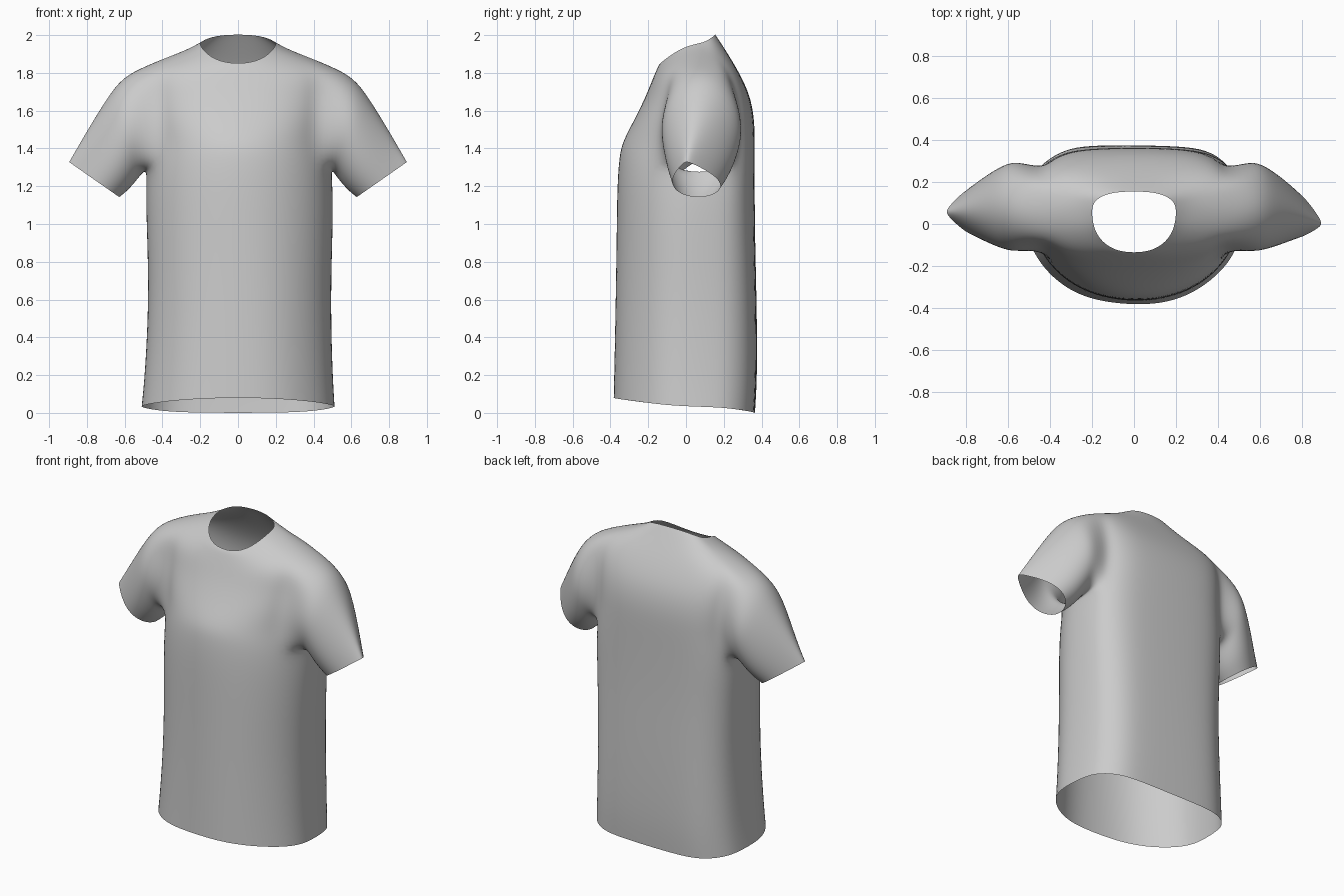
import bpy, bmesh, math
from mathutils import Vector

cube = bpy.data.objects.get("Cube")
if cube:
    bpy.data.objects.remove(cube, do_unlink=True)

fabric = bpy.data.materials.new("light grey fabric")
fabric.use_nodes = True
colour = (0.6, 0.6, 0.6, 1)
fabric.diffuse_color = colour
fabric.node_tree.nodes["Principled BSDF"].inputs["Base Color"].default_value = colour

COLS = 24
# Body rings: half width, front y, side y, back y, front z, side z, back z
BODY = [
    (0.515, -0.390, 0.00, 0.370, 0.08, 0.035, 0.0),
    (0.50, -0.386, 0.00, 0.383, 0.24, 0.21, 0.2),
    (0.485, -0.378, 0.01, 0.378, 0.6, 0.6, 0.6),
    (0.495, -0.372, 0.02, 0.368, 0.95, 0.95, 0.95),
    (0.50, -0.369, 0.04, 0.366, 1.2, 1.16, 1.2),
    (0.49, -0.358, 0.05, 0.366, 1.36, 1.29, 1.36),
    (0.475, -0.338, 0.06, 0.366, 1.44, 1.43, 1.46),
    (0.475, -0.277, 0.07, 0.362, 1.55, 1.56, 1.57),
    (0.485, -0.222, 0.07, 0.338, 1.66, 1.7, 1.69),
    (0.49, -0.185, 0.07, 0.278, 1.75, 1.84, 1.81),
    (0.35, -0.16, 0.07, 0.217, 1.81, 1.893, 1.91),
    (0.25, -0.146, 0.06, 0.172, 1.84, 1.928, 1.98),
    (0.202, -0.137, 0.06, 0.156, 1.85, 1.955, 2.003),
]
ARM_LOW, ARM_TOP, ARM_HALF = 5, 9, 2
# Sleeve rings: top x, top z, bottom x, bottom z, front y, back y, pinch of the top
SLEEVE = [
    (0.61, 1.785, 0.51, 1.26, -0.137, 0.305, 0.0),
    (0.69, 1.68, 0.54, 1.22, -0.133, 0.295, 0.1),
    (0.80, 1.50, 0.58, 1.175, -0.115, 0.265, 0.4),
    (0.897, 1.33, 0.625, 1.14, -0.085, 0.215, 0.7),
]


def power(v, p):
    return math.copysign(abs(v) ** p, v)


def body_point(ring, i):
    w, yf, ys, yb, zf, zs, zb = ring
    a = 2 * math.pi * i / COLS
    c, s = math.cos(a), math.sin(a)
    if s < 0:
        # rounded front, squarer at the neck
        y_end, z_end, p = yf, zf, 1.0 if zs < 1.5 else 0.87
    else:
        # boxy back hanging from the shoulder blades
        y_end, z_end, p = yb, zb, 0.57 if zs < 1.85 else 0.8
    # soft vertical folds that fade out towards the chest
    fold = 0.006 * math.cos(6 * a + 0.6) * max(0, 1 - zs / 1.4)
    drift = 0.01 * math.sin(math.pi * min(zs / 1.6, 1))
    return Vector((w * power(c, p) + drift,
                   ys + (y_end - ys) * abs(s) ** p + fold * s,
                   zs + (z_end - zs) * abs(s) ** 1.4))


bm = bmesh.new()
rings = [[bm.verts.new(body_point(r, i)) for i in range(COLS)] for r in BODY]


def in_armhole(row, col):
    near = min((col - s) % COLS for s in (-ARM_HALF, COLS // 2 - ARM_HALF))
    return ARM_LOW <= row < ARM_TOP and near < 2 * ARM_HALF


# Torso and shoulders, leaving the armholes open
for r in range(len(rings) - 1):
    for i in range(COLS):
        if not in_armhole(r, i):
            j = (i + 1) % COLS
            bm.faces.new((rings[r][i], rings[r][j], rings[r + 1][j], rings[r + 1][i]))

# Sleeves grown out of each armhole edge; the outer tip leans forward on the left
for start, side, lean in ((0, 1, -0.09), (COLS // 2, -1, -0.01)):
    h = ARM_HALF
    path = [(ARM_LOW, k) for k in range(h + 1)]
    path += [(r, h) for r in range(ARM_LOW + 1, ARM_TOP)]
    path += [(ARM_TOP, k) for k in range(h, -h - 1, -1)]
    path += [(r, -h) for r in range(ARM_TOP - 1, ARM_LOW, -1)]
    path += [(ARM_LOW, k) for k in range(-h, 0)]
    previous = [rings[r][(start + k) % COLS] for r, k in path]
    n = len(previous)
    for tx, tz, bx, bz, yf, yb, pinch in SLEEVE:
        current = []
        for k in range(n):
            t = 2 * math.pi * k / n
            up = (1 - math.cos(t)) / 2
            squeeze = pinch * up * up
            half = (yb - yf) / 2 * (1 - squeeze)
            current.append(bm.verts.new((
                side * (bx + (tx - bx) * up),
                (yf + yb) / 2 + side * half * math.sin(t) + lean * squeeze,
                bz + (tz - bz) * up)))
        for k in range(n):
            m = (k + 1) % n
            bm.faces.new((previous[k], previous[m], current[m], current[k]))
        previous = current

bmesh.ops.recalc_face_normals(bm, faces=bm.faces)
for f in bm.faces:
    f.smooth = True
mesh = bpy.data.meshes.new("shirt")
bm.to_mesh(mesh)
bm.free()
mesh.materials.append(fabric)
shirt = bpy.data.objects.new("shirt", mesh)
bpy.context.collection.objects.link(shirt)
subsurf = shirt.modifiers.new("smooth cloth", "SUBSURF")
subsurf.levels = subsurf.render_levels = 2
